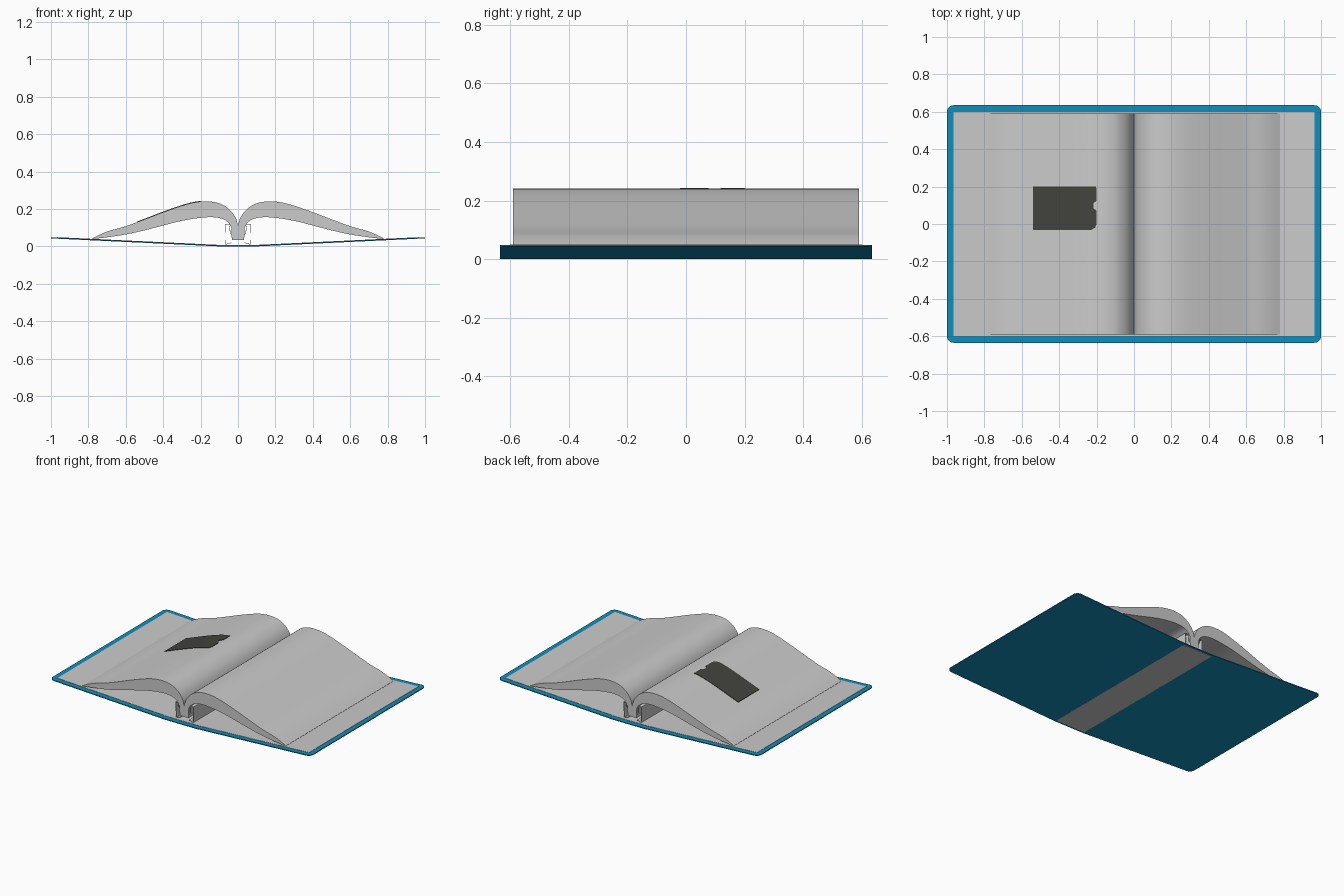
import bpy, bmesh, math

if "Cube" in bpy.data.objects:
    bpy.data.objects.remove(bpy.data.objects["Cube"])


def material(name, rgb):
    m = bpy.data.materials.new(name)
    m.diffuse_color = (*rgb, 1)
    m.use_nodes = True
    m.node_tree.nodes["Principled BSDF"].inputs["Base Color"].default_value = m.diffuse_color
    return m


BLUE = material("cover blue", (0.006, 0.27, 0.49))
PAPER = material("paper grey", (0.6, 0.6, 0.6))
INK = material("dark ink", (0.055, 0.055, 0.047))
HINGE = 0.115       # half width of the flat spine


def finish(name, bm, mat, smooth=True):
    bmesh.ops.recalc_face_normals(bm, faces=bm.faces)
    me = bpy.data.meshes.new(name)
    bm.to_mesh(me)
    bm.free()
    me.materials.append(mat)
    ob = bpy.data.objects.new(name, me)
    bpy.context.collection.objects.link(ob)
    if smooth:
        bpy.ops.object.select_all(action='DESELECT')
        ob.select_set(True)
        bpy.context.view_layer.objects.active = ob
        bpy.ops.object.shade_smooth_by_angle(angle=math.radians(35))
    return ob


def rise(x):
    return max(0, abs(x) - HINGE) * 0.042 / (1 - HINGE)


def slab(name, hx, hy, radius, base, thick, mat):
    """Rounded rectangle sheet, bent upwards on both sides of the spine."""
    bm = bmesh.new()
    pts = []
    for k, (sx, sy) in enumerate([(1, 1), (-1, 1), (-1, -1), (1, -1)]):
        for i in range(7 if radius else 1):
            a = math.radians(90 * k + 15 * i)
            pts.append((sx * (hx - radius) + radius * math.cos(a),
                        sy * (hy - radius) + radius * math.sin(a), 0))
    bm.faces.new([bm.verts.new(p) for p in pts])
    if hx > HINGE:
        for x in (-HINGE, HINGE):
            bmesh.ops.bisect_plane(bm, geom=bm.verts[:] + bm.edges[:] + bm.faces[:],
                                   plane_co=(x, 0, 0), plane_no=(1, 0, 0))
    ext = bmesh.ops.extrude_face_region(bm, geom=bm.faces[:])
    top = {g for g in ext["geom"] if isinstance(g, bmesh.types.BMVert)}
    for v in bm.verts:
        v.co.z = base + rise(v.co.x) + (thick if v in top else 0)
    return finish(name, bm, mat, False)


def spline(pts, steps=6):
    """Smooth curve through the given points."""
    out = []
    for i in range(len(pts) - 1):
        p0, p1, p2 = pts[max(i - 1, 0)], pts[i], pts[i + 1]
        p3 = pts[min(i + 2, len(pts) - 1)]
        for s in range(steps):
            t = s / steps
            out.append(tuple(0.5 * (2 * b + (c - a) * t + (2 * a - 5 * b + 4 * c - d) * t * t
                                    + (3 * b - a - 3 * c + d) * t ** 3)
                             for a, b, c, d in zip(p0, p1, p2, p3)))
    return out + [pts[-1]]


# Cover, spine strip and endpaper
slab("cover", 1.0, 0.635, 0.035, 0.001, 0.006, BLUE)
slab("spine_strip", HINGE, 0.622, 0, 0.0, 0.003, PAPER)
slab("endpaper", 0.965, 0.6, 0, 0.006, 0.003, PAPER)

# Page blocks: arched profile extruded along the spine
TOP = spline([(0, 0.11), (0.012, 0.152), (0.04, 0.192), (0.08, 0.222), (0.12, 0.236),
              (0.17, 0.241), (0.23, 0.236), (0.3, 0.218), (0.4, 0.183), (0.5, 0.145),
              (0.6, 0.108), (0.68, 0.086), (0.73, 0.067), (0.78, 0.042)])
UNDER = spline([(0.78, 0.040), (0.7, 0.049), (0.6, 0.064), (0.5, 0.086), (0.4, 0.112),
                (0.3, 0.137), (0.2, 0.153), (0.13, 0.156), (0.08, 0.146),
                (0.05, 0.125), (0.035, 0.1)])
PROFILE = TOP + UNDER + [(0.033, 0.035), (0, 0.035)]
for side, s in (("left", -1), ("right", 1)):
    bm = bmesh.new()
    f = bm.faces.new([bm.verts.new((s * x, -0.59, z)) for x, z in PROFILE])
    ext = bmesh.ops.extrude_face_region(bm, geom=[f])
    bmesh.ops.translate(bm, vec=(0, 1.18, 0),
                        verts=[g for g in ext["geom"] if isinstance(g, bmesh.types.BMVert)])
    finish(side + "_pages", bm, PAPER)

    # Folded lining sheet between the pages and the spine
    bm = bmesh.new()
    path = [(0.034, 0.02), (0.066, 0.011), (0.068, 0.118), (0.046, 0.118),
            (0.042, 0.075), (0.034, 0.06)]
    rows = [[bm.verts.new((s * x, y, z)) for x, z in path] for y in (-0.585, 0.585)]
    for i in range(len(path) - 1):
        bm.faces.new((rows[0][i], rows[0][i + 1], rows[1][i + 1], rows[1][i]))
    ob = finish(side + "_lining", bm, PAPER, False)
    mod = ob.modifiers.new("thickness", 'SOLIDIFY')
    mod.thickness = 0.003
    mod.offset = 0


def page_z(x):
    x = abs(x)
    for (x0, z0), (x1, z1) in zip(TOP, TOP[1:]):
        if x0 <= x <= x1:
            return z0 + (z1 - z0) * (x - x0) / (x1 - x0)
    return 0


# Printed patch on the left page, with a ragged inner edge
bm = bmesh.new()
COLS = 40
edge = [(0.2, -0.202), (0.125, -0.2), (0.11, -0.217), (0.085, -0.217), (0.07, -0.2),
        (0.0, -0.2), (-0.02, -0.208), (-0.032, -0.23)]
grid = []
for y, xr in edge:
    xs = [-0.54 + (xr + 0.54) * i / COLS for i in range(COLS + 1)]
    grid.append([bm.verts.new((x, y, page_z(x) + 0.003)) for x in xs])
for a, b in zip(grid, grid[1:]):
    for i in range(COLS):
        bm.faces.new((b[i], b[i + 1], a[i + 1], a[i]))
ext = bmesh.ops.extrude_face_region(bm, geom=bm.faces[:])
bmesh.ops.translate(bm, vec=(0, 0, -0.004),
                    verts=[g for g in ext["geom"] if isinstance(g, bmesh.types.BMVert)])
finish("printed_patch", bm, INK)
